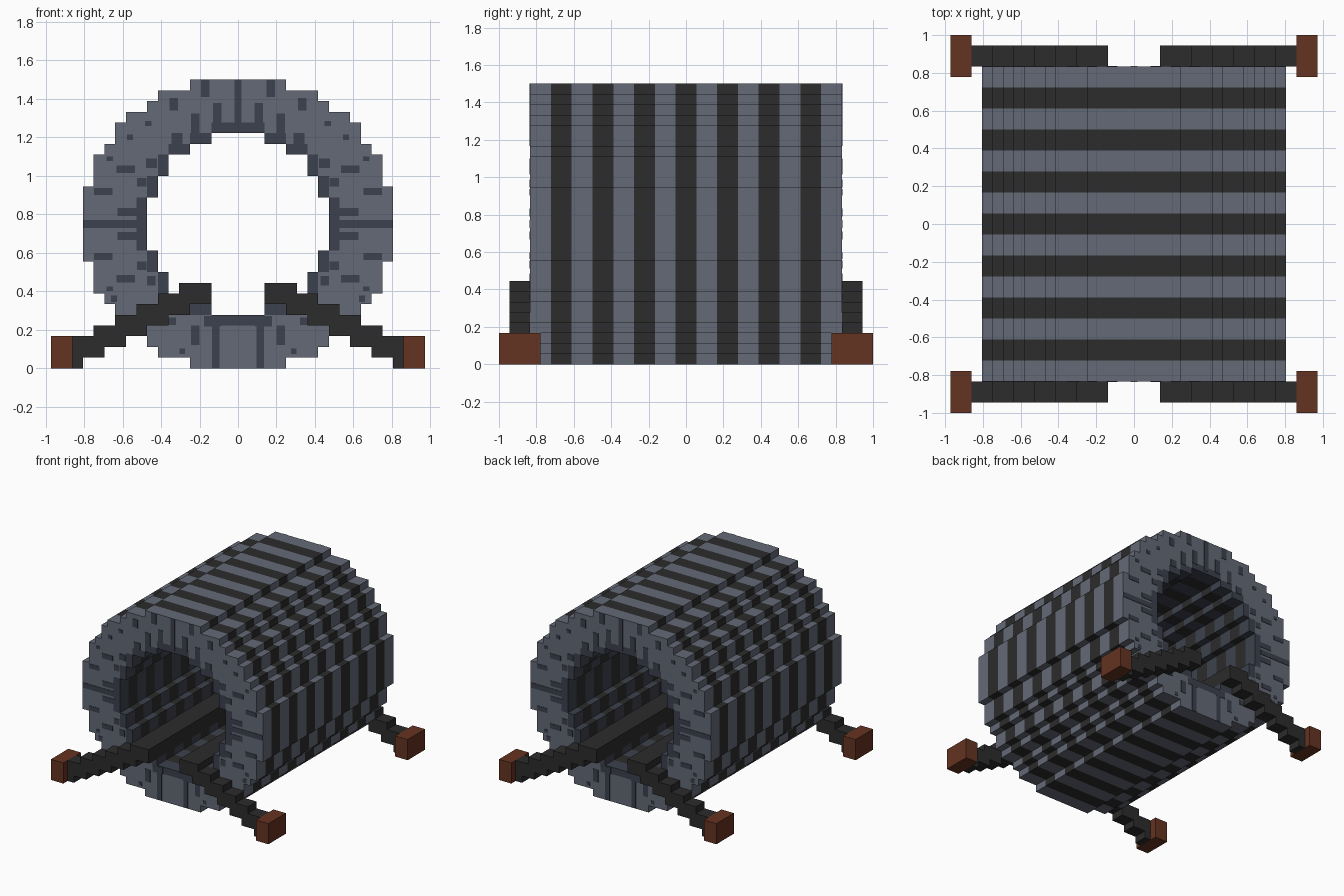
import bpy, bmesh
from mathutils import Vector

cube = bpy.data.objects.get("Cube")
if cube:
    bpy.data.objects.remove(cube)

V = 1 / 18  # block size


def material(name, rgb):
    m = bpy.data.materials.new(name)
    m.use_nodes = True
    m.diffuse_color = (*rgb, 1)
    bsdf = next(n for n in m.node_tree.nodes if n.type == 'BSDF_PRINCIPLED')
    bsdf.inputs["Base Color"].default_value = (*rgb, 1)
    bsdf.inputs["Roughness"].default_value = 0.9
    return m


GREY = material("grey", (0.127, 0.142, 0.180))
SLATE = material("dark slate", (0.045, 0.053, 0.075))
BLACK = material("black", (0.025, 0.025, 0.025))
BROWN = material("brown", (0.130, 0.033, 0.015))


def finish(name, bm, mats):
    me = bpy.data.meshes.new(name)
    bm.to_mesh(me)
    bm.free()
    for m in mats:
        me.materials.append(m)
    ob = bpy.data.objects.new(name, me)
    bpy.context.collection.objects.link(ob)
    return ob


def quad(bm, pts, out, mat):
    """Add one outward-facing quad, points in block units."""
    pts = [Vector(p) * V for p in pts]
    if (pts[1] - pts[0]).cross(pts[2] - pts[0]).dot(Vector(out)) < 0:
        pts.reverse()
    f = bm.faces.new([bm.verts.new(p) for p in pts])
    f.material_index = mat


def add_box(bm, x0, x1, y0, y1, z0, z1):
    r = bmesh.ops.create_cube(bm, size=1)
    for v in r["verts"]:
        v.co = Vector(((x0, x1)[v.co.x > 0], (y0, y1)[v.co.y > 0], (z0, z1)[v.co.z > 0])) * V


# Stepped ring: half-widths in blocks per row, from the middle row outwards
OUTER = [14, 14, 14, 14, 13, 13, 13, 12, 11, 11, 10, 8, 7, 4]
INNER = [8, 8, 8, 7, 7, 6, 6, 4, 2]


def in_hole(i, k):
    d = abs(k - 13)
    return d < len(INNER) and abs(i) <= INNER[d]


def in_ring(i, k):
    d = abs(k - 13)
    return d < len(OUTER) and abs(i) <= OUTER[d] and not in_hole(i, k)


# Bands along the length, two blocks each, with single blocks inside the ends
bands = [-15] + list(range(-13, 14, 2)) + [15]
SIDES = ((1, 0), (-1, 0), (0, 1), (0, -1))
bm = bmesh.new()
for k in range(27):
    for i in range(-14, 15):
        if not in_ring(i, k):
            continue
        rim = any(in_hole(i + a, k + b) for a, b in SIDES)
        for s in (-1, 1):
            quad(bm, [(i - .5, 15 * s, k), (i + .5, 15 * s, k),
                      (i + .5, 15 * s, k + 1), (i - .5, 15 * s, k + 1)], (0, s, 0), 1 if rim else 0)
        for a, b in SIDES:
            if in_ring(i + a, k + b):
                continue
            base = 1 if in_hole(i + a, k + b) else 0
            if a:
                p, q = (i + a / 2, k), (i + a / 2, k + 1)
            else:
                p, q = (i - .5, k + (b > 0)), (i + .5, k + (b > 0))
            for n in range(len(bands) - 1):
                y0, y1 = bands[n], bands[n + 1]
                quad(bm, [(p[0], y0, p[1]), (q[0], y0, q[1]), (q[0], y1, q[1]), (p[0], y1, p[1])],
                     (a, 0, b), 2 if n % 2 else base)
bmesh.ops.remove_doubles(bm, verts=bm.verts, dist=1e-5)
finish("ring_body", bm, [GREY, SLATE, BLACK])

# Painted marks on both ends: centre x, centre z, width, height
MARKS = [
    (3.05, 26.2, .8, 1.6), (6, 24.7, .8, 1.2), (8.4, 22.9, .6, .5), (10.1, 21.6, .6, .5),
    (12, 19.6, .6, .45), (10.5, 18.6, 1.7, .7), (12.6, 16.55, 1.7, .65), (12.6, 10.45, 1.7, .65),
    (10.5, 8.4, 1.7, .7), (12, 7.45, .6, .45), (8.1, 8.2, .8, .9), (8.1, 19.2, 1, .9),
    (12, 13.5, 5, .75), (10.3, 14.6, 1.9, .75), (10.3, 12.4, 1.9, .75),
    (1.95, 23.8, .8, 2), (4, 22.9, .8, 1.9), (5.7, 21.5, 1, 1), (2.1, 2.3, .7, 4.5),
    (4, 3.1, .8, 1.8), (5.2, 1.6, .5, .5), (7, 4.4, 2.4, .7), (2.4, 4.4, 1.6, 1),
    (11.6, 6.5, .6, .6), (9, 17.4, .9, .8), (9, 9.6, .9, .8),
]
bm = bmesh.new()
for s in (-1, 1):
    y0, y1 = sorted((14.95 * s, 15.06 * s))
    add_box(bm, -.35, .35, y0, y1, 22.4, 27)
    for x, z, w, h in MARKS:
        for m in (-1, 1):
            add_box(bm, m * x - w / 2, m * x + w / 2, y0, y1, z - h / 2, z + h / 2)
finish("end_marks", bm, [SLATE])

# Stepped leg pieces: x start, x end, bottom, top
LEG = [(2.5, 4.5, 6, 8), (4.5, 5.5, 5, 8), (5.5, 6.5, 5, 7), (6.5, 7.5, 4, 7), (7.5, 8.5, 4, 6),
       (8.5, 9.5, 3, 6), (9.5, 10.5, 3, 5), (10.5, 11.5, 2, 5), (11.5, 12.5, 2, 4),
       (12.5, 13.5, 1, 4), (13.5, 14.5, 1, 3), (14.5, 15.5, 0, 3)]
for m, side in ((1, "left"), (-1, "right")):
    for s, end in ((-1, "front"), (1, "back")):
        bm = bmesh.new()
        y0, y1 = sorted((15 * s, 17 * s))
        for xa, xb, z0, z1 in LEG:
            x0, x1 = sorted((xa * m, xb * m))
            add_box(bm, x0, x1, y0, y1, z0, z1)
        finish(f"{end}_{side}_leg", bm, [BLACK])
        bm = bmesh.new()
        x0, x1 = sorted((15.5 * m, 17.5 * m))
        y0, y1 = sorted((14 * s, 18 * s))
        add_box(bm, x0, x1, y0, y1, 0, 3)
        finish(f"{end}_{side}_foot", bm, [BROWN])
    # Long beam through the opening that joins the two legs
    bm = bmesh.new()
    x0, x1 = sorted((2.5 * m, 5.5 * m))
    add_box(bm, x0, x1, -15, 15, 6, 8)
    finish(f"{side}_beam", bm, [BLACK])
